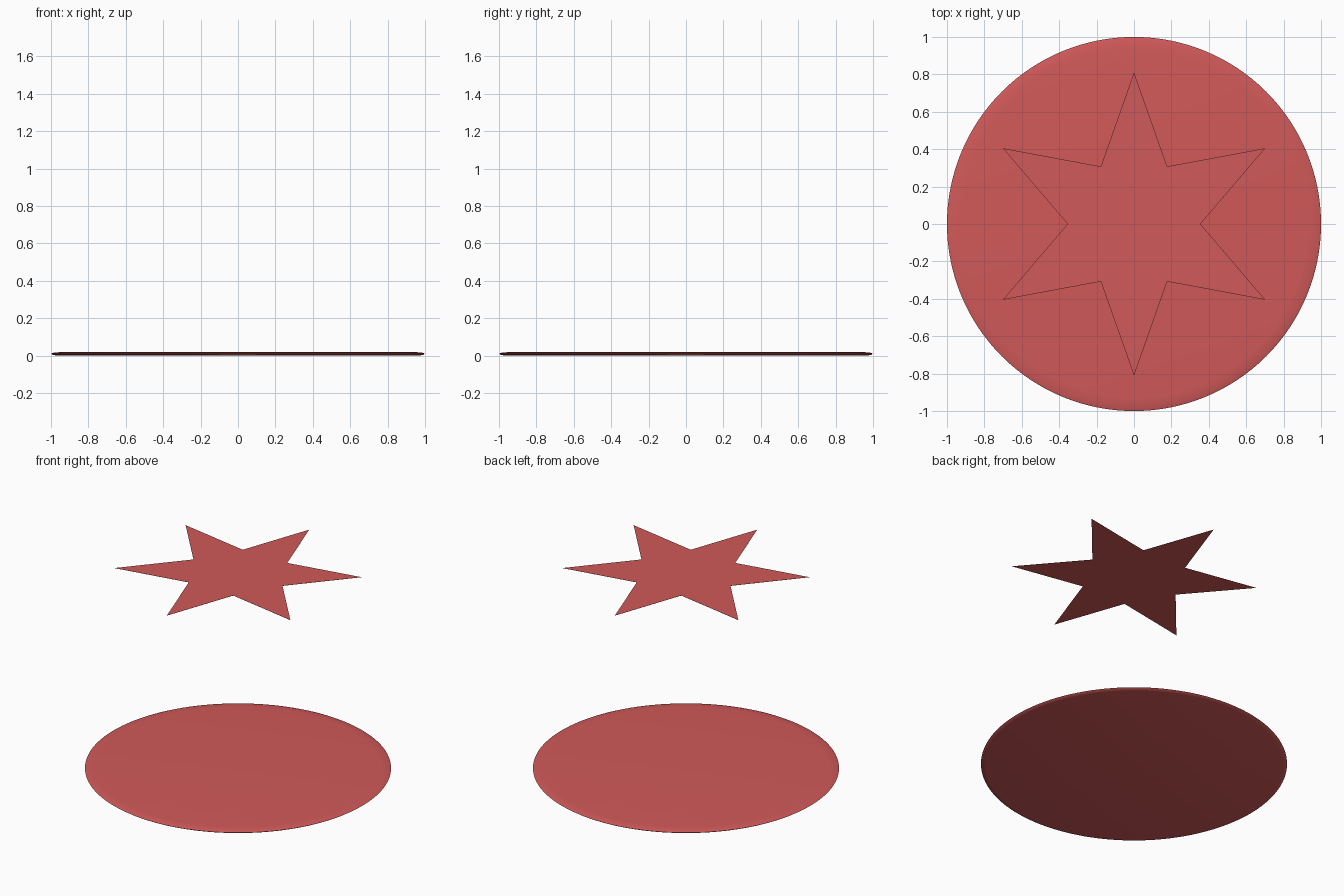
import bpy, bmesh, math

if "Cube" in bpy.data.objects:
    bpy.data.objects.remove(bpy.data.objects["Cube"])

red = bpy.data.materials.new("red")
red.diffuse_color = (0.64, 0.10, 0.10, 1)
red.use_nodes = True
red.node_tree.nodes["Principled BSDF"].inputs["Base Color"].default_value = red.diffuse_color


def finish(bm, name, smooth):
    bmesh.ops.recalc_face_normals(bm, faces=bm.faces)
    mesh = bpy.data.meshes.new(name)
    bm.to_mesh(mesh)
    bm.free()
    mesh.materials.append(red)
    obj = bpy.data.objects.new(name, mesh)
    bpy.context.collection.objects.link(obj)
    if smooth:
        bpy.context.view_layer.objects.active = obj
        obj.select_set(True)
        bpy.ops.object.shade_smooth_by_angle(angle=math.radians(40))
        obj.select_set(False)
    return obj


def ring(bm, radius, z, n):
    return [bm.verts.new((radius * math.cos(2 * math.pi * i / n),
                          radius * math.sin(2 * math.pi * i / n), z)) for i in range(n)]


# Thin round base disc with a softly bevelled rim
SEGMENTS = 128
bm = bmesh.new()
profile = [(0.97, 0.0), (0.99, 0.004), (1.0, 0.011), (0.985, 0.016), (0.93, 0.02)]
rings = [ring(bm, r, z, SEGMENTS) for r, z in profile]
for low, high in zip(rings, rings[1:]):
    for i in range(SEGMENTS):
        j = (i + 1) % SEGMENTS
        bm.faces.new((low[i], low[j], high[j], high[i]))
bm.faces.new(rings[0])
bm.faces.new(rings[-1])
finish(bm, "base_disc", True)

# Paper-thin six-pointed star floating above the disc
STAR_Z, THICKNESS = 1.42, 0.0008
bm = bmesh.new()
points = []
for i in range(12):
    radius = 0.81 if i % 2 else 0.355
    angle = math.radians(30 * i)
    points.append(bm.verts.new((radius * math.cos(angle), radius * math.sin(angle),
                                STAR_Z - THICKNESS)))
face = bm.faces.new(points)
top = bmesh.ops.extrude_face_region(bm, geom=[face])["geom"]
bmesh.ops.translate(bm, vec=(0, 0, THICKNESS),
                    verts=[v for v in top if isinstance(v, bmesh.types.BMVert)])
if not face.is_valid or len(bm.faces) < 14:
    bm.faces.new(points)
finish(bm, "star", False)
